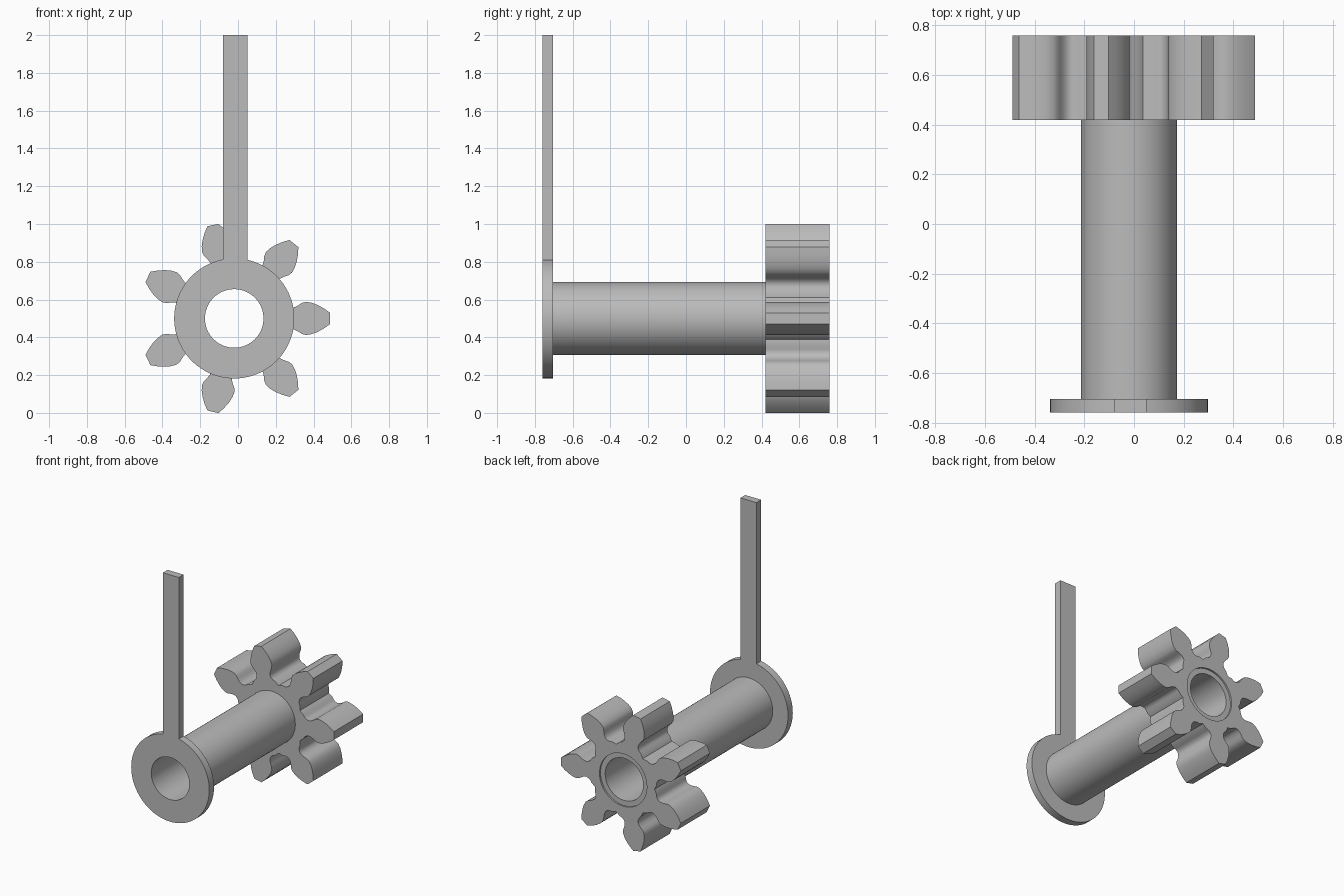
import bpy, bmesh
from math import sin, cos, pi, acos, radians
from mathutils import Matrix, Vector

cube = bpy.data.objects.get("Cube")
if cube:
    bpy.data.objects.remove(cube, do_unlink=True)

CX, CZ = -0.02, 0.5          # axis of the shaft
BORE, SHAFT, DISC = 0.155, 0.193, 0.318
TEETH = 7

grey = bpy.data.materials.new("plain grey")
grey.use_nodes = True
colour = (0.5, 0.5, 0.5, 1)
grey.diffuse_color = colour
grey.node_tree.nodes["Principled BSDF"].inputs["Base Color"].default_value = colour


def arc(r, start=0, end=2 * pi, n=72):
    return [(r * cos(start + (end - start) * i / n),
             r * sin(start + (end - start) * i / n)) for i in range(n)]


def plate(name, outline, hole, y0, y1):
    """Extrude an outline with a round hole along y."""
    bm = bmesh.new()
    edges = []
    for loop in (outline, arc(hole)):
        vs = [bm.verts.new((CX + x, y0, CZ + z)) for x, z in loop]
        edges += [bm.edges.new((vs[i - 1], vs[i])) for i in range(len(vs))]
    bmesh.ops.triangle_fill(bm, edges=edges, use_beauty=True, normal=(0, -1, 0))
    ext = bmesh.ops.extrude_face_region(bm, geom=bm.faces[:], use_keep_orig=True)
    moved = [g for g in ext["geom"] if isinstance(g, bmesh.types.BMVert)]
    bmesh.ops.translate(bm, verts=moved, vec=(0, y1 - y0, 0))
    bmesh.ops.recalc_face_normals(bm, faces=bm.faces[:])
    mesh = bpy.data.meshes.new(name)
    bm.to_mesh(mesh)
    bm.free()
    mesh.materials.append(grey)
    obj = bpy.data.objects.new(name, mesh)
    bpy.context.collection.objects.link(obj)
    bpy.ops.object.select_all(action="DESELECT")
    obj.select_set(True)
    bpy.context.view_layer.objects.active = obj
    bpy.ops.object.shade_smooth_by_angle(angle=radians(30))
    return obj


# Disc and upright lever share one flat outline
left, right, top = -0.06, 0.07, 1.5
lever_disc = arc(DISC, acos(left / DISC), acos(right / DISC) + 2 * pi)
lever_disc += [(right, (DISC**2 - right**2) ** 0.5), (right, top), (left, top)]
plate("lever_disc", lever_disc, BORE, -0.76, -0.705)

# Hollow shaft, ending just inside the gear's back face
plate("hollow_shaft", arc(SHAFT), BORE, -0.705, 0.748)

# Gear: half a tooth from valley to tip, mirrored and repeated
flank = [(0.258, 0.09), (0.268, 0.073), (0.283, 0.061), (0.30, 0.056),
         (0.32, 0.06), (0.34, 0.07), (0.358, 0.082), (0.38, 0.088),
         (0.41, 0.083), (0.44, 0.072), (0.475, 0.053), (0.507, 0.03)]
tooth = [(x, -z) for x, z in flank] + flank[::-1]
half = pi / TEETH
tooth.append((0.255 * cos(half), 0.255 * sin(half)))
gear = []
for i in range(TEETH):
    turn = Matrix.Rotation(2 * half * i, 2)
    gear += [tuple(turn @ Vector(p)) for p in tooth]
plate("gear", gear, SHAFT, 0.42, 0.76)
